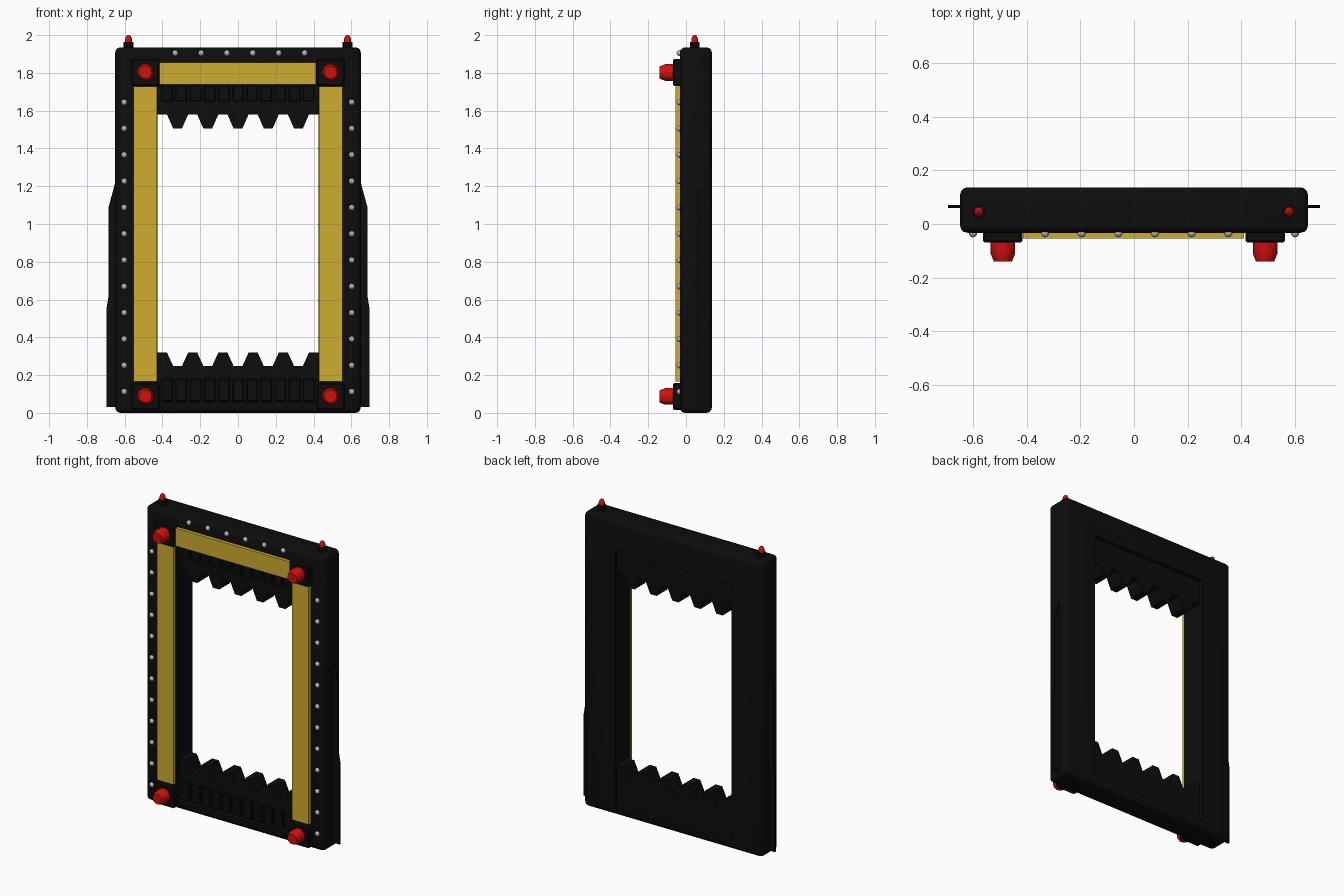
import bpy
import bmesh
import math
from mathutils import Matrix, Vector

cube = bpy.data.objects.get("Cube")
if cube:
    bpy.data.objects.remove(cube, do_unlink=True)


def material(name, rgb):
    m = bpy.data.materials.new(name)
    m.use_nodes = True
    m.diffuse_color = (*rgb, 1)
    bsdf = m.node_tree.nodes["Principled BSDF"]
    bsdf.inputs["Base Color"].default_value = (*rgb, 1)
    bsdf.inputs["Roughness"].default_value = 0.6
    return m


BLACK = material("black_metal", (0.004, 0.004, 0.004))
GOLD = material("yellow_paint", (0.62, 0.42, 0.03))
RED = material("red_lamp", (0.65, 0.005, 0.005))
STEEL = material("steel", (0.48, 0.48, 0.48))


def finish(name, bm, mat, smooth=False):
    bmesh.ops.recalc_face_normals(bm, faces=bm.faces)
    mesh = bpy.data.meshes.new(name)
    bm.to_mesh(mesh)
    bm.free()
    mesh.materials.append(mat)
    obj = bpy.data.objects.new(name, mesh)
    bpy.context.collection.objects.link(obj)
    if smooth:
        bpy.ops.object.select_all(action='DESELECT')
        obj.select_set(True)
        bpy.context.view_layer.objects.active = obj
        bpy.ops.object.shade_smooth_by_angle(angle=math.radians(35))
    return obj


def box(name, lo, hi, mat, bevel=0.0, segments=1):
    lo, hi = Vector(lo), Vector(hi)
    bm = bmesh.new()
    bmesh.ops.create_cube(bm, size=1)
    for v in bm.verts:
        v.co = (lo + hi) / 2 + v.co * (hi - lo)
    if bevel:
        bmesh.ops.bevel(bm, geom=bm.edges[:], offset=bevel, segments=segments,
                        profile=0.5, affect='EDGES')
    return finish(name, bm, mat, segments > 1)


def plate(name, outline, y0, y1, mat):
    """Extrude an (x, z) outline from y0 to y1."""
    bm = bmesh.new()
    face = bm.faces.new([bm.verts.new((x, y0, z)) for x, z in outline])
    out = bmesh.ops.extrude_face_region(bm, geom=[face])
    moved = [g for g in out["geom"] if isinstance(g, bmesh.types.BMVert)]
    bmesh.ops.translate(bm, verts=moved, vec=(0, y1 - y0, 0))
    return finish(name, bm, mat)


def lathe(name, rings, sides, origin, axis, mat, smooth=False):
    """Stack (radius, height) rings along an axis."""
    bm = bmesh.new()
    loops = []
    for r, h in rings:
        loops.append([bm.verts.new((r * math.cos(a), r * math.sin(a), h))
                      for a in (math.tau * i / sides for i in range(sides))])
    for a, b in zip(loops, loops[1:]):
        for i in range(sides):
            j = (i + 1) % sides
            bm.faces.new((a[i], a[j], b[j], b[i]))
    bm.faces.new(loops[0][::-1])
    bm.faces.new(loops[-1])
    turn = Vector((0, 0, 1)).rotation_difference(Vector(axis)).to_matrix().to_4x4()
    bm.transform(Matrix.Translation(origin) @ turn)
    return finish(name, bm, mat, smooth)


# Main frame: rounded slab with a rectangular opening
frame = box("frame", (-0.65, -0.033, 0), (0.65, 0.137, 1.935), BLACK, 0.028, 3)
cutter = box("opening_cutter", (-0.425, -0.5, 0.055), (0.425, 0.5, 1.74), BLACK)
cutter.hide_render = True
cut = frame.modifiers.new("opening", 'BOOLEAN')
cut.operation = 'DIFFERENCE'
cut.solver = 'EXACT'
cut.object = cutter
bpy.context.view_layer.objects.active = frame
bpy.ops.object.modifier_apply(modifier="opening")
bpy.data.objects.remove(cutter, do_unlink=True)

# Toothed jaws closing on the opening from above and below
HALF, PITCH, TIP, ROOT = 0.43, 0.16, 0.023, 0.056


def jaw_edge(z_flat, z_tooth):
    edge = [(-HALF, z_flat)]
    for k in range(-2, 3):
        c = k * PITCH
        edge += [(c - ROOT, z_flat), (c - TIP, z_tooth),
                 (c + TIP, z_tooth), (c + ROOT, z_flat)]
    return edge + [(HALF, z_flat)]


plate("upper_jaw", jaw_edge(1.58, 1.505) + [(HALF, 1.75), (-HALF, 1.75)],
      0.0, 0.11, BLACK)
plate("lower_jaw", jaw_edge(0.32, 0.247) + [(HALF, 0.04), (-HALF, 0.04)],
      0.0, 0.11, BLACK)

# Raised ribs on the front of each jaw
for label, z0, z1 in (("upper", 1.65, 1.735), ("lower", 0.06, 0.18)):
    for k in range(11):
        x = (k - 5) * 0.075
        box(f"{label}_jaw_rib_{k + 1}", (x - 0.03, -0.015, z0),
            (x + 0.03, 0.005, z1), BLACK, 0.005)

# Yellow bars across the front
box("top_bar", (-0.415, -0.055, 1.738), (0.412, -0.02, 1.855), GOLD)
for side, s in (("left", 1), ("right", -1)):
    xs = sorted((s * 0.43, s * 0.552))
    box(f"{side}_bar", (xs[0], -0.055, 0.165), (xs[1], -0.02, 1.727), GOLD)

    # Corner mounts with red lamps
    for level, z in (("upper", 1.802), ("lower", 0.087)):
        x = s * 0.49
        box(f"{side}_{level}_mount", (x - 0.074, -0.07, z - 0.072),
            (x + 0.074, -0.02, z + 0.072), BLACK, 0.008)
        lathe(f"{side}_{level}_lamp",
              [(0.046, 0), (0.046, 0.045), (0.034, 0.075)],
              10, (x, -0.065, z), (0, -1, 0), RED, True)

    # Top beacon on a black socket
    lathe(f"{side}_beacon_socket", [(0.026, 0), (0.026, 0.038)], 10,
          (s * 0.58, 0.046, 1.925), (0, 0, 1), BLACK)
    lathe(f"{side}_beacon",
          [(0.018, 0), (0.018, 0.022), (0.013, 0.036), (0.005, 0.042)],
          10, (s * 0.58, 0.046, 1.958), (0, 0, 1), RED, True)

    # Thin fin along the outer edge
    fin = [(0.64, 0.03), (0.695, 0.03), (0.695, 0.56), (0.685, 0.62),
           (0.685, 1.09), (0.65, 1.22), (0.64, 1.22)]
    plate(f"{side}_fin", [(s * x, z) for x, z in fin], 0.06, 0.071, BLACK)


# Rivets up the sides and along the top
def rivet(name, x, z):
    bm = bmesh.new()
    bmesh.ops.create_uvsphere(bm, u_segments=10, v_segments=6, radius=0.016)
    bm.transform(Matrix.Translation((x, -0.034, z)))
    finish(name, bm, STEEL, True)


for k in range(12):
    for side, s in (("left", 1), ("right", -1)):
        rivet(f"{side}_rivet_{k + 1}", s * 0.602, 0.112 + k * 0.1393)
for k in range(6):
    rivet(f"top_rivet_{k + 1}", 0.01 + (k - 2.5) * 0.137, 1.905)
